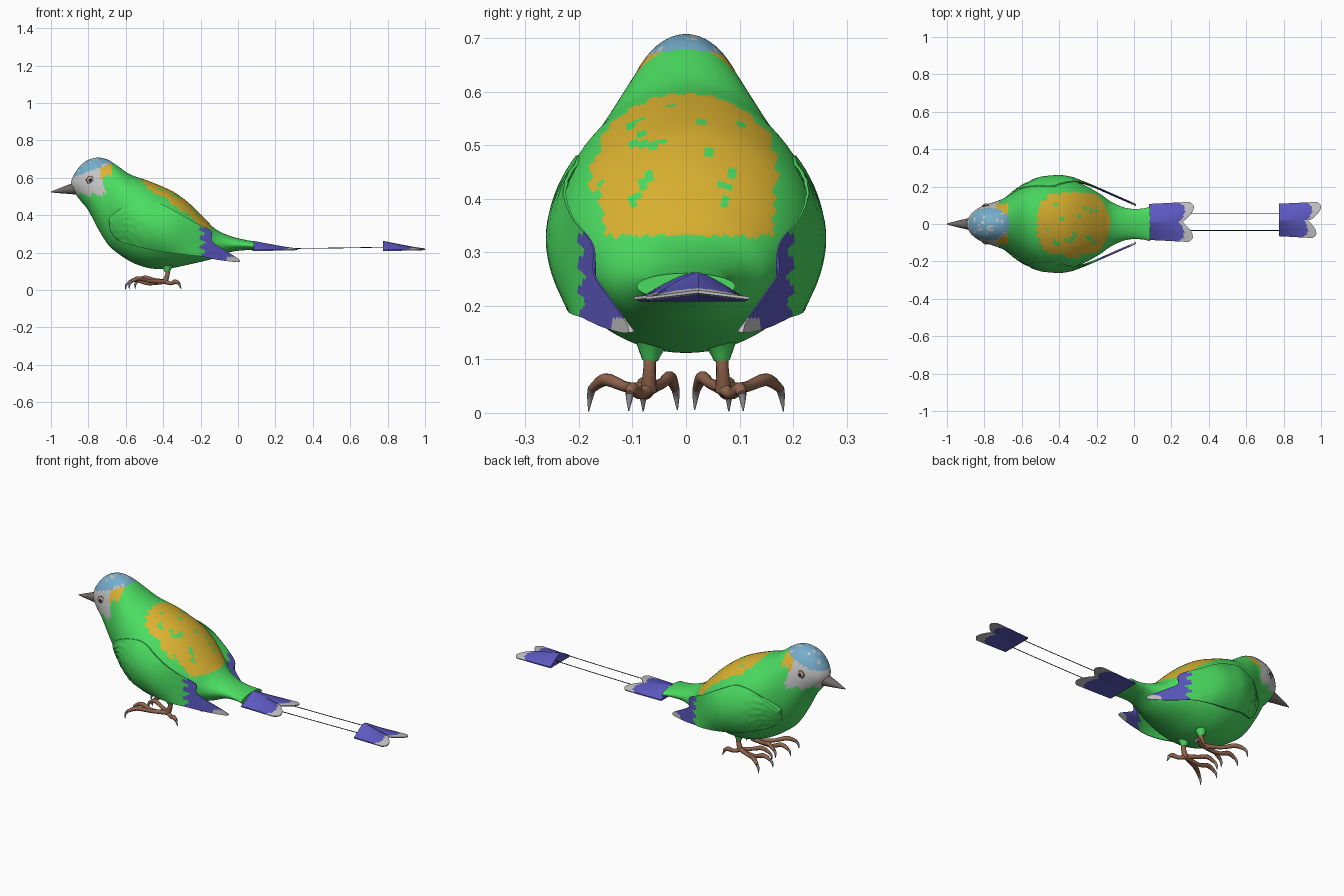
import bpy, bmesh, math, random
from mathutils import Vector

if "Cube" in bpy.data.objects:
    bpy.data.objects.remove(bpy.data.objects["Cube"])

random.seed(4)


def mat(name, r, g, b):
    m = bpy.data.materials.new(name)
    m.diffuse_color = (r, g, b, 1)
    m.use_nodes = True
    m.node_tree.nodes["Principled BSDF"].inputs["Base Color"].default_value = m.diffuse_color
    return m


GREEN = mat("leaf_green", 0.07, 0.72, 0.12)
ORANGE = mat("back_orange", 0.72, 0.45, 0.03)
BLUE = mat("crown_blue", 0.18, 0.42, 0.60)
PALE = mat("pale_grey", 0.56, 0.56, 0.56)
PURPLE = mat("feather_purple", 0.11, 0.10, 0.54)
BEAK = mat("beak_grey", 0.16, 0.14, 0.14)
BROWN = mat("leg_brown", 0.28, 0.13, 0.075)
CLAW = mat("claw_grey", 0.25, 0.25, 0.27)
DARK = mat("dark_quill", 0.03, 0.03, 0.03)


def smooth(pts, n):
    """Catmull-Rom through tuples of any length."""
    out = []
    for i in range(len(pts) - 1):
        a, b, c, d = (pts[max(i - 1, 0)], pts[i], pts[i + 1], pts[min(i + 2, len(pts) - 1)])
        for k in range(n):
            t = k / n
            out.append(tuple(0.5 * (2 * q + (r - p) * t + (2 * p - 5 * q + 4 * r - s) * t * t
                       + (3 * q - p - 3 * r + s) * t ** 3) for p, q, r, s in zip(a, b, c, d)))
    return out + [tuple(pts[-1])]


def shade(ob, angle=50):
    bpy.ops.object.select_all(action='DESELECT')
    ob.select_set(True)
    bpy.context.view_layer.objects.active = ob
    bpy.ops.object.shade_smooth_by_angle(angle=math.radians(angle))


def loft(name, rings, mats, rule=lambda c: 0):
    """Skin closed rings, cap the ends, colour faces by a rule on their centre."""
    bm = bmesh.new()
    vs = [[bm.verts.new(p) for p in r] for r in rings]
    n = len(vs[0])
    for a, b in zip(vs, vs[1:]):
        for j in range(n):
            bm.faces.new((a[j], a[(j + 1) % n], b[(j + 1) % n], b[j]))
    bm.faces.new(vs[0])
    bm.faces.new(vs[-1])
    bmesh.ops.recalc_face_normals(bm, faces=bm.faces)
    for f in bm.faces:
        f.material_index = rule(f.calc_center_median())
    me = bpy.data.meshes.new(name)
    bm.to_mesh(me)
    bm.free()
    ob = bpy.data.objects.new(name, me)
    bpy.context.collection.objects.link(ob)
    for m in mats:
        me.materials.append(m)
    shade(ob)
    return ob


def ellipse_rings(rows, n):
    return [[(x, w * math.cos(2 * math.pi * k / n),
              (t + b) / 2 + (t - b) / 2 * math.sin(2 * math.pi * k / n))
             for k in range(n)] for x, t, b, w in rows]


def tube(name, pts, radii, m, n=5):
    cu = bpy.data.curves.new(name, 'CURVE')
    cu.dimensions = '3D'
    cu.bevel_depth = 1
    cu.bevel_resolution = 3
    cu.use_fill_caps = True
    path = smooth([(*p, r) for p, r in zip(pts, radii)], n)
    sp = cu.splines.new('POLY')
    sp.points.add(len(path) - 1)
    for q, p in zip(sp.points, path):
        q.co = (*p[:3], 1)
        q.radius = p[3]
    cu.materials.append(m)
    ob = bpy.data.objects.new(name, cu)
    bpy.context.collection.objects.link(ob)
    bpy.ops.object.select_all(action='DESELECT')
    ob.select_set(True)
    bpy.context.view_layer.objects.active = ob
    bpy.ops.object.convert(target='MESH')
    shade(bpy.context.object)


# Body and head: stations of (x, top, bottom, half width)
body_rows = smooth([
    (-.893, .58, .56, .012), (-.885, .60, .54, .032), (-.87, .628, .515, .055),
    (-.84, .668, .475, .08), (-.80, .696, .425, .10), (-.75, .708, .33, .117),
    (-.70, .698, .25, .135), (-.66, .675, .21, .158), (-.58, .62, .155, .205),
    (-.50, .591, .123, .238), (-.42, .56, .112, .246), (-.34, .522, .12, .235),
    (-.26, .463, .137, .205), (-.18, .385, .155, .16), (-.12, .326, .172, .118),
    (-.04, .288, .203, .085), (.04, .268, .213, .082), (.085, .261, .212, .092)], 7)

spots = [(random.uniform(-.48, -.18), random.uniform(-.12, .12)) for _ in range(16)]
specks = [(random.uniform(-.86, -.69), random.uniform(-.08, .08)) for _ in range(22)]


def near(c, pts, r):
    return any(math.hypot(c.x - x, c.y - y) < r for x, y in pts)


def body_rule(c):
    jag = .012 * math.sin(c.x * 95 + c.z * 60)
    if c.x < -.665 and c.z > .66 + .35 * (c.x + .72):
        return 3 if near(c, specks, .007) else 2
    if -.735 < c.x < -.675 and c.z > .605 + jag:
        return 1
    if c.x < -.715 + jag and c.z > .51 + jag:
        return 3
    d = abs((c.x + .325) / .195) ** 3 + abs(c.y / .17) ** 3
    if c.z > .33 and d < 1 + .12 * math.sin(c.y * 170) + 6 * jag:
        return 0 if near(c, spots, .011) else 1
    return 0


loft("body", ellipse_rings(body_rows, 80), [GREEN, ORANGE, BLUE, PALE], body_rule)

# Beak
loft("beak", ellipse_rings(smooth([(-.82, .59, .51, .04), (-.87, .576, .511, .034),
     (-.92, .558, .515, .023), (-.97, .538, .519, .011), (-1, .526, .522, .002)], 5), 28), [BEAK])


def body_y(x, z):
    r = min(body_rows, key=lambda q: abs(q[0] - x))
    k = (z - (r[1] + r[2]) / 2) / ((r[1] - r[2]) / 2)
    return r[3] * math.sqrt(max(0, 1 - k * k))


# Wings: hug the body in front and leave it as a blade behind
wing_cols = smooth([
    (-.69, .38, -.69, .36), (-.65, .42, -.68, .31), (-.57, .465, -.64, .265),
    (-.47, .48, -.55, .235), (-.36, .435, -.42, .206), (-.25, .372, -.30, .19),
    (-.145, .315, -.20, .18), (-.14, .262, -.16, .172), (-.085, .222, -.10, .16),
    (-.005, .172, -.02, .15), (.01, .156, .01, .15)], 7)


def wing_ring(col, s, n=18):
    xu, zu, xl, zl = col
    outer, inner = [], []
    for k in range(n + 1):
        v = k / n
        x, z = xu + (xl - xu) * v, zu + (zl - zu) * v
        w = min(1, max(0, (x + .45) / .25))
        w = w * w * (3 - 2 * w)
        hug = body_y(x, z) + .004 + .008 * v + .006 * math.sin(math.pi * v)
        blade = .2 - .44 * (x + .2)
        y = hug * (1 - w) + blade * w
        th = (.03 * (1 - w) + .012 * w) * (.25 + .75 * math.sin(math.pi * v))
        outer.append((x, s * y, z))
        inner.append((x, s * (y - th), z))
    return outer + inner[::-1]


def wing_rule(c):
    if c.x > -.06 and c.z < .178:
        return 2
    return 1 if c.x > -.19 + .015 * math.sin(c.z * 130) else 0


for s, side in ((1, "left"), (-1, "right")):
    loft(side + "_wing", [wing_ring(c, s) for c in wing_cols], [GREEN, PURPLE, PALE], wing_rule)


# Tail feathers and the far feather tips at the ends of the quills
def feather(name, x0, length, y0, y1):
    nu, nv = 24, 14

    def reach(v):
        return length * (.76 + .24 * math.sin(min(v / .75, 1) * math.pi / 2)
                         - .1 * max(0, (v - .75) / .25) ** 2)

    rings = []
    for i in range(nu + 1):
        u = i / nu
        top, low = [], []
        for j in range(nv + 1):
            v = j / nv
            x, y = x0 + u * reach(v), y0 + (y1 - y0) * v * (.9 + .1 * u)
            zt = (.263 - .048 * v ** 1.3) * (1 - u) + (.229 - .012 * v) * u
            zb = .208 * (1 - u) + (.224 - .012 * v) * u
            top.append((x, y, zt))
            low.append((x, y, min(zb, zt - .002)))
        rings.append(top + low[::-1])

    def rule(c):
        v = (c.y - y0) / (y1 - y0)
        return 1 if c.x > x0 + reach(min(max(v, 0), 1)) - .018 - .045 * max(0, v) else 0
    loft(name, rings, [PURPLE, PALE], rule)


feather("left_tail_feather", .08, .24, .012, .118)
feather("right_tail_feather", .08, .235, .012, -.096)
feather("left_feather_tip", .775, .225, .022, .118)
feather("right_feather_tip", .775, .2, .022, -.075)
for y, side in ((.055, "left"), (-.035, "right")):
    tube(side + "_quill", [(.28, y, .222), (.55, y, .225), (.82, y, .23)], [.002] * 3, DARK)

# Toes: (x, y, z) paths for one foot, last point is the claw tip
toes = [
    [(-.39, .07, .045), (-.47, .11, .048), (-.53, .15, .062), (-.57, .176, .045), (-.582, .182, .003)],
    [(-.39, .07, .045), (-.48, .075, .035), (-.545, .08, .055), (-.585, .08, .04), (-.602, .08, .003)],
    [(-.39, .07, .045), (-.45, .045, .055), (-.50, .03, .066), (-.54, .02, .045), (-.55, .016, .005)],
    [(-.39, .07, .045), (-.36, .085, .035), (-.335, .1, .045), (-.315, .105, .035), (-.302, .107, .004)]]

for s, side in ((1, "left"), (-1, "right")):
    def flip(pts):
        return [(x, s * y, z) for x, y, z in pts]
    # Legs
    tube(side + "_thigh", flip([(-.375, .06, .16), (-.378, .065, .125), (-.38, .067, .098)]),
         [.05, .028, .015], GREEN)
    tube(side + "_leg", flip([(-.38, .066, .12), (-.377, .068, .085), (-.392, .07, .042)]),
         [.014, .012, .016], BROWN)
    for i, t in enumerate(toes):
        tube(f"{side}_toe_{i + 1}", flip(t[:4]), [.013, .010, .012, .008], BROWN)
        mid = tuple((a + b) / 2 for a, b in zip(t[3], t[4]))
        tube(f"{side}_claw_{i + 1}", flip([t[3], (mid[0] - .004, mid[1], mid[2] + .006), t[4]]),
             [.008, .006, .001], CLAW)
    # Eyes: ring and pupil
    ey = body_y(-.79, .588)
    for part, r, out, m in (("eye_ring", .022, .0, BROWN), ("eye_white", .016, .004, PALE),
                            ("pupil", .010, .008, DARK)):
        bpy.ops.mesh.primitive_uv_sphere_add(segments=20, ring_count=12, radius=r,
                                             location=(-.79, s * (ey + out - .002), .588))
        ob = bpy.context.object
        ob.name = f"{side}_{part}"
        ob.scale = (1, .35, 1)
        ob.data.materials.append(m)
        shade(ob)
